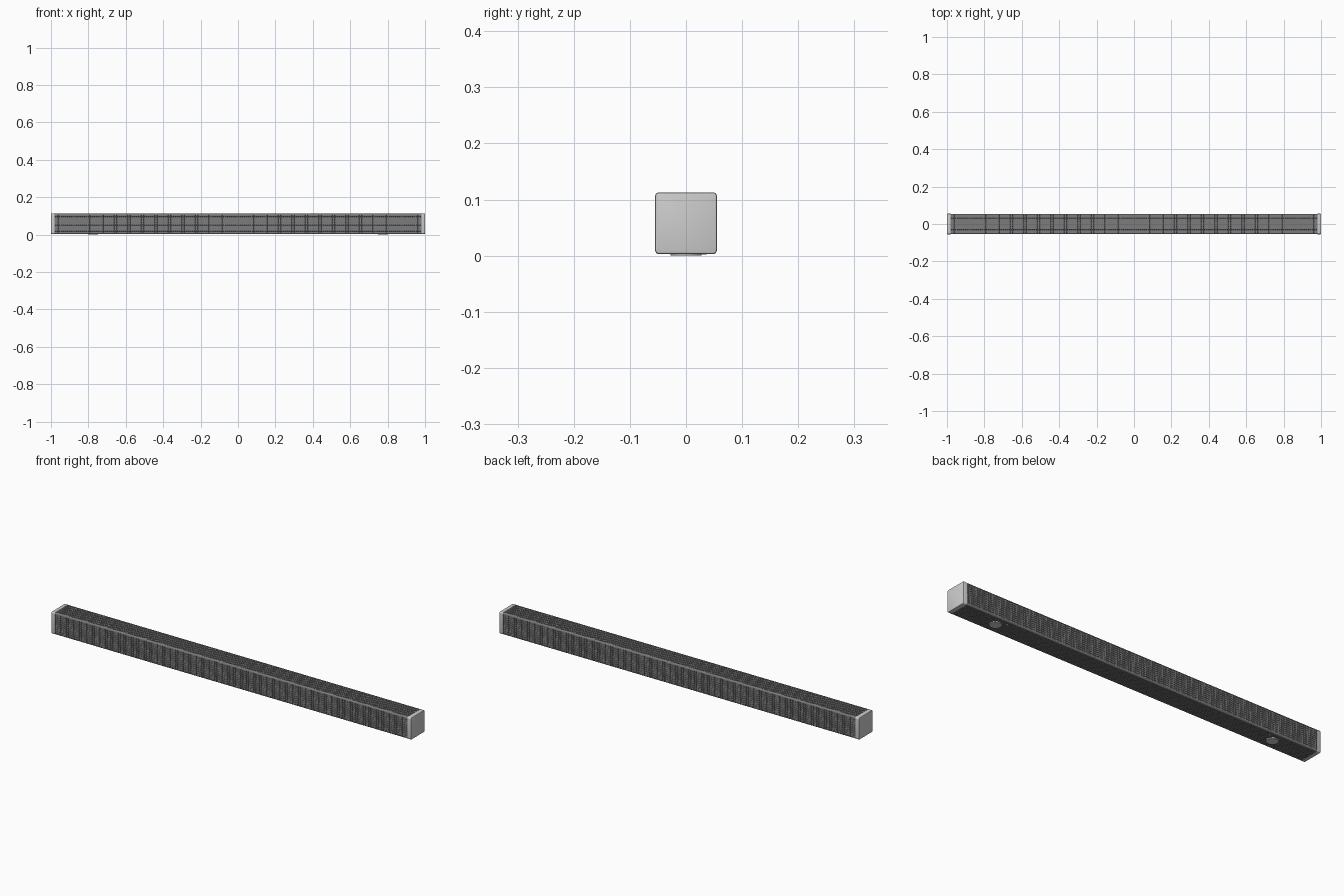
import bpy, bmesh, math
from mathutils import Vector

if "Cube" in bpy.data.objects:
    bpy.data.objects.remove(bpy.data.objects["Cube"])

HALF = 1.0       # half length
CAP = 0.02       # end cap thickness
CZ = 0.058       # height of the bar's axis
ROWS, COLS = 10, 190


def ring(half, r, rows, corner=3):
    """Rounded square in (y, z); flags mark the flat segments."""
    pts, flat = [], []
    a = half - r
    for s in range(4):
        rot = s * math.pi / 2
        c, n = math.cos(rot), math.sin(rot)
        local = [(half, -a + 2 * a * i / rows, True) for i in range(rows)]
        local += [(a + r * math.cos(t), a + r * math.sin(t), False)
                  for t in (math.pi / 2 * i / corner for i in range(corner))]
        for y, z, f in local:
            pts.append((y * c - z * n, y * n + z * c + CZ))
            flat.append(f)
    return pts, flat


def finish(bm, name, mat=None, smooth=True):
    bmesh.ops.recalc_face_normals(bm, faces=bm.faces)
    me = bpy.data.meshes.new(name)
    bm.to_mesh(me)
    bm.free()
    ob = bpy.data.objects.new(name, me)
    bpy.context.collection.objects.link(ob)
    if mat:
        me.materials.append(mat)
    if smooth:
        bpy.context.view_layer.objects.active = ob
        ob.select_set(True)
        bpy.ops.object.shade_smooth_by_angle(angle=math.radians(35))
        ob.select_set(False)
    return ob


def loft(bm, rings):
    """Skin a list of (x, points) rings; return faces as rows."""
    vs = [[bm.verts.new((x, y, z)) for y, z in pts] for x, pts in rings]
    rows = []
    for a, b in zip(vs, vs[1:]):
        n = len(a)
        rows.append([bm.faces.new((a[i], a[(i + 1) % n], b[(i + 1) % n], b[i]))
                     for i in range(n)])
    return vs, rows


dark = bpy.data.materials.new("dark_grille")
dark.diffuse_color = (0.2, 0.2, 0.2, 1)
dark.use_nodes = True
dark.node_tree.nodes["Principled BSDF"].inputs["Base Color"].default_value = dark.diffuse_color

# Perforated grille sleeve wrapped round the bar
bm = bmesh.new()
pts, flat = ring(0.0545, 0.006, ROWS)
L = HALF - CAP
vs, rows = loft(bm, [(-L + 2 * L * i / COLS, pts) for i in range(COLS + 1)])
bmesh.ops.recalc_face_normals(bm, faces=bm.faces)
cells = [f for row in rows for f, k in zip(row, flat) if k]
bmesh.ops.inset_individual(bm, faces=cells, thickness=0.002)
bmesh.ops.inset_individual(bm, faces=cells, thickness=0.0004, depth=-0.0015)
finish(bm, "grille_sleeve", dark, smooth=False)

# End caps with a softened outer rim
for side, name in ((-1, "end_cap_left"), (1, "end_cap_right")):
    bm = bmesh.new()
    sections = [(L, 0.055, 0.007), (HALF - 0.003, 0.055, 0.007),
                (HALF - 0.001, 0.0541, 0.0062), (HALF, 0.052, 0.005)]
    vs, rows = loft(bm, [(side * x, ring(h, r, 1, 5)[0]) for x, h, r in sections])
    bm.faces.new(vs[0])
    bm.faces.new(vs[-1])
    finish(bm, name)


def disc(name, x, y, r, z0, z1, bevel, mat=None):
    bm = bmesh.new()
    bmesh.ops.create_cone(bm, cap_ends=True, segments=32, radius1=r - bevel,
                          radius2=r, depth=z1 - z0)
    bmesh.ops.translate(bm, verts=bm.verts, vec=Vector((x, y, (z0 + z1) / 2)))
    finish(bm, name, mat)


# Feet and small screws underneath
for side, tag in ((-1, "left"), (1, "right")):
    disc("foot_" + tag, side * 0.775, 0, 0.029, 0.0, 0.006, 0.002)
    disc("screw_" + tag, side * 0.735, 0.032, 0.005, 0.0025, 0.006, 0.0005)
